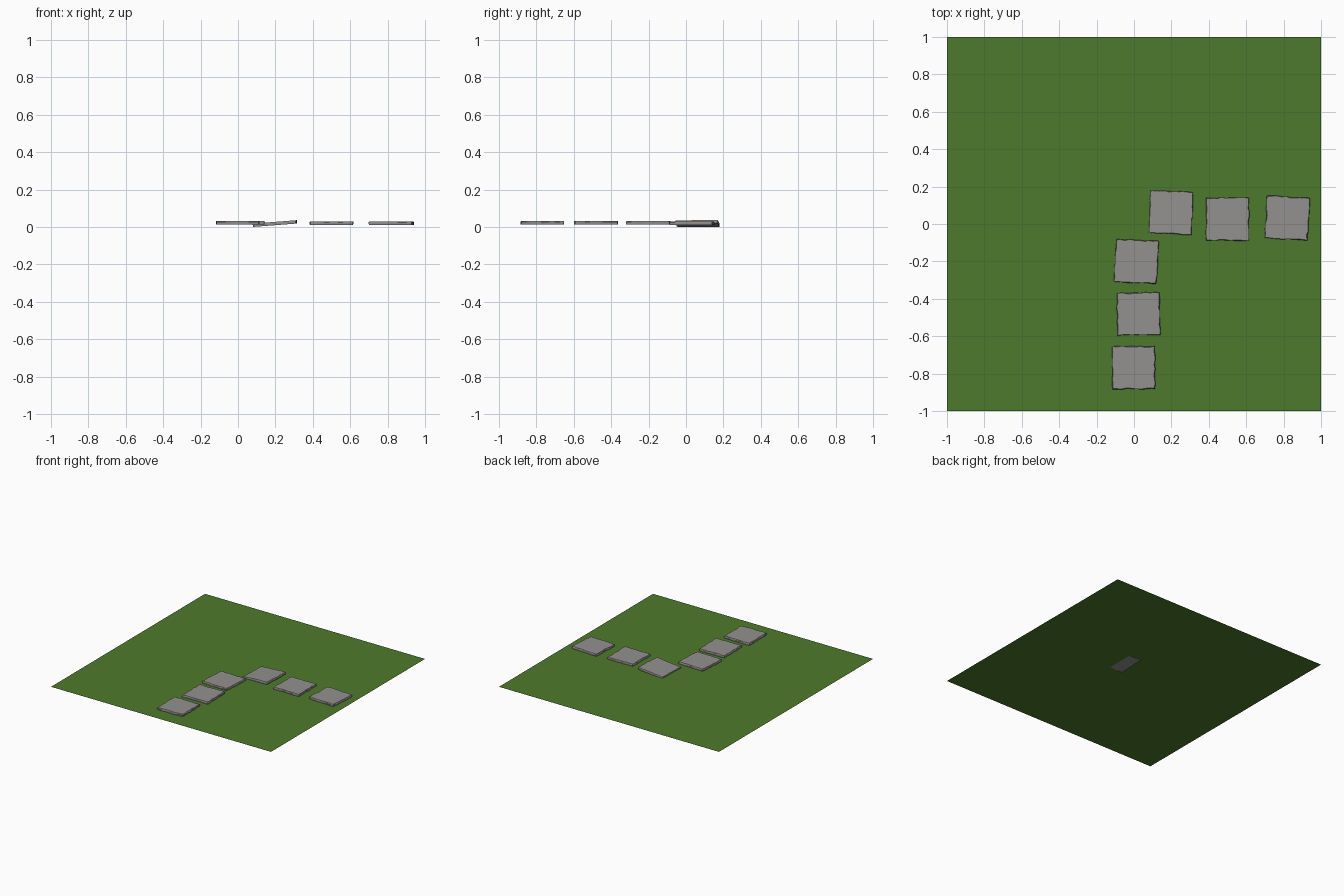
import bpy, bmesh, math, random
from mathutils import Matrix, Vector

if "Cube" in bpy.data.objects:
    bpy.data.objects.remove(bpy.data.objects["Cube"])

random.seed(4)
PLANE_Z = 0.009
SIZE, THICK, SEG = 0.229, 0.018, 9


def material(name, rgb):
    m = bpy.data.materials.new(name)
    m.diffuse_color = (*rgb, 1)
    m.use_nodes = True
    m.node_tree.nodes["Principled BSDF"].inputs["Base Color"].default_value = m.diffuse_color
    return m


grass = material("grass green", (0.076, 0.195, 0.025))
stone = material("stone grey", (0.290, 0.283, 0.275))


def finish(bm, name, mat):
    me = bpy.data.meshes.new(name)
    bm.to_mesh(me)
    bm.free()
    me.materials.append(mat)
    ob = bpy.data.objects.new(name, me)
    bpy.context.collection.objects.link(ob)
    return ob


# Lawn: a single flat sheet
bm = bmesh.new()
bmesh.ops.create_grid(bm, x_segments=1, y_segments=1, size=1.0,
                      matrix=Matrix.Translation((0, 0, PLANE_Z)))
finish(bm, "lawn", grass)


# Rough-edged square paving slab
def slab(name, x, y, z, turn, tilt=0.0):
    h = SIZE / 2
    outline = []
    for side in range(4):
        rot = Matrix.Rotation(side * math.pi / 2, 3, 'Z')
        for i in range(SEG):
            along = -h + SIZE * i / SEG
            if i:
                along += random.uniform(-0.006, 0.006)
            outline.append(rot @ Vector((along, -h + random.uniform(-0.003, 0.003), 0)))
    bm = bmesh.new()
    rings = []
    # bottom, middle and chipped top edge
    for level, chip in ((-0.5, 0.002), (0.15, 0.0), (0.5, 0.005)):
        ring = []
        for p in outline:
            s = 1 - random.uniform(0, chip) / h
            ring.append(bm.verts.new((p.x * s, p.y * s, level * THICK)))
        rings.append(ring)
    n = len(outline)
    for a, b in zip(rings, rings[1:]):
        for i in range(n):
            j = (i + 1) % n
            bm.faces.new((a[i], a[j], b[j], b[i]))
    bm.faces.new(rings[0][::-1])
    bm.faces.new(rings[-1])
    bmesh.ops.recalc_face_normals(bm, faces=bm.faces)
    bm.transform(Matrix.Translation((x, y, z))
                 @ Matrix.Rotation(math.radians(tilt), 4, 'Y')
                 @ Matrix.Rotation(math.radians(turn), 4, 'Z'))
    finish(bm, name, stone)


# Path: three slabs inward, a tilted corner slab that dips into the lawn, two outward
path = [
    (-0.002, -0.768, 0.023, 0.5, 0),
    (0.024, -0.481, 0.023, 1, 0),
    (0.012, -0.200, 0.023, -3.5, 0),
    (0.198, 0.061, 0.0185, -2.5, -4.4),
    (0.500, 0.026, 0.020, 0, 0),
    (0.820, 0.032, 0.020, -3.5, 0),
]
for i, (x, y, z, turn, tilt) in enumerate(path):
    slab(f"paving_slab_{i + 1}", x, y, z, turn, tilt)
